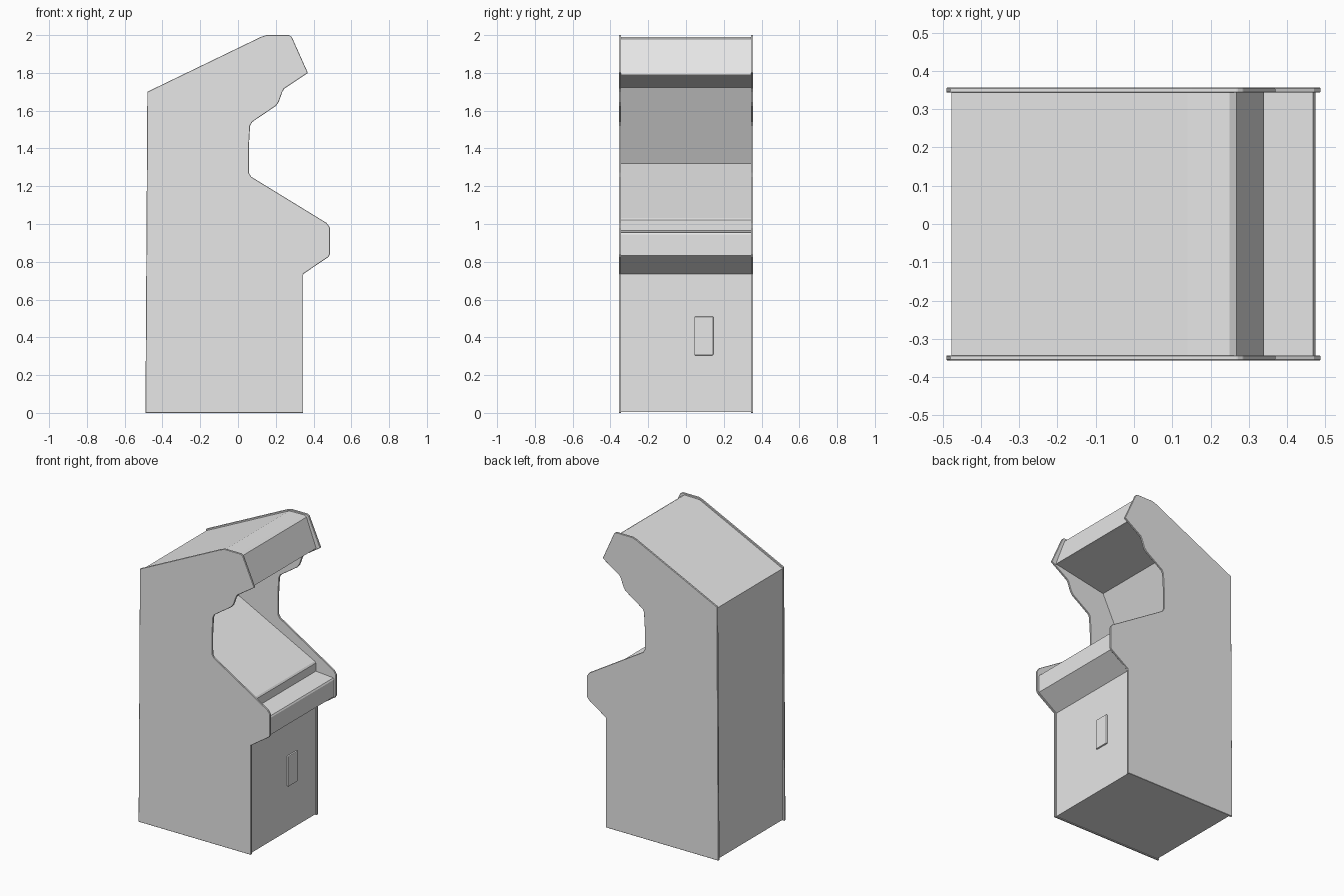
import bpy
import bmesh

cube = bpy.data.objects.get("Cube")
if cube:
    bpy.data.objects.remove(cube, do_unlink=True)

# One plain grey for the whole cabinet
grey = bpy.data.materials.new("cabinet_grey")
grey.use_nodes = True
colour = (0.8, 0.8, 0.8, 1)
grey.diffuse_color = colour
grey.node_tree.nodes["Principled BSDF"].inputs["Base Color"].default_value = colour


def extrude_profile(name, profile, y0, y1):
    """Extrude an (x, z) outline along y into a closed solid."""
    bm = bmesh.new()
    face = bm.faces.new([bm.verts.new((x, y0, z)) for x, z in profile])
    result = bmesh.ops.extrude_face_region(bm, geom=[face])
    moved = [v for v in result["geom"] if isinstance(v, bmesh.types.BMVert)]
    bmesh.ops.translate(bm, verts=moved, vec=(0, y1 - y0, 0))
    bmesh.ops.recalc_face_normals(bm, faces=bm.faces)
    mesh = bpy.data.meshes.new(name)
    bm.to_mesh(mesh)
    bm.free()
    mesh.materials.append(grey)
    obj = bpy.data.objects.new(name, mesh)
    bpy.context.collection.objects.link(obj)
    return obj


def add_bevel(obj, width, segments):
    mod = obj.modifiers.new("soft_edges", "BEVEL")
    mod.width = width
    mod.segments = segments


# Side panels with softened corners
side_outline = [
    (-0.49, 0), (-0.48, 1.7), (0.12, 1.99), (0.15, 2.0), (0.27, 2.0), (0.285, 1.99),
    (0.37, 1.8), (0.245, 1.717), (0.235, 1.7), (0.215, 1.645), (0.2, 1.625),
    (0.075, 1.54), (0.064, 1.52), (0.057, 1.4), (0.058, 1.27), (0.07, 1.25),
    (0.47, 1.005), (0.487, 0.98), (0.487, 0.84), (0.478, 0.825),
    (0.345, 0.735), (0.345, 0),
]
inner, outer = 0.343, 0.356
for name, side in (("side_panel_left", 1), ("side_panel_right", -1)):
    panel = extrude_profile(name, side_outline, side * inner, side * outer)
    add_bevel(panel, 0.002, 1)

# Body between the panels: back, roof, marquee, screen recess, control shelf, front
body_outline = [
    (-0.476, 0.004), (-0.476, 1.69), (0.14, 1.988), (0.25, 1.99), (0.268, 1.98),
    (0.34, 1.79), (0.32, 1.79), (-0.04, 1.722),
    (-0.235, 1.32), (0.33, 1.03), (0.338, 1.02), (0.338, 0.965),
    (0.468, 0.955), (0.474, 0.945), (0.474, 0.832),
    (0.334, 0.735), (0.334, 0.004),
]
extrude_profile("cabinet_body", body_outline, -inner, inner)

# Coin door on the lower front
door_outline = [(0.33, 0.305), (0.33, 0.51), (0.345, 0.51), (0.345, 0.305)]
door = extrude_profile("coin_door", door_outline, 0.044, 0.145)
add_bevel(door, 0.005, 2)
